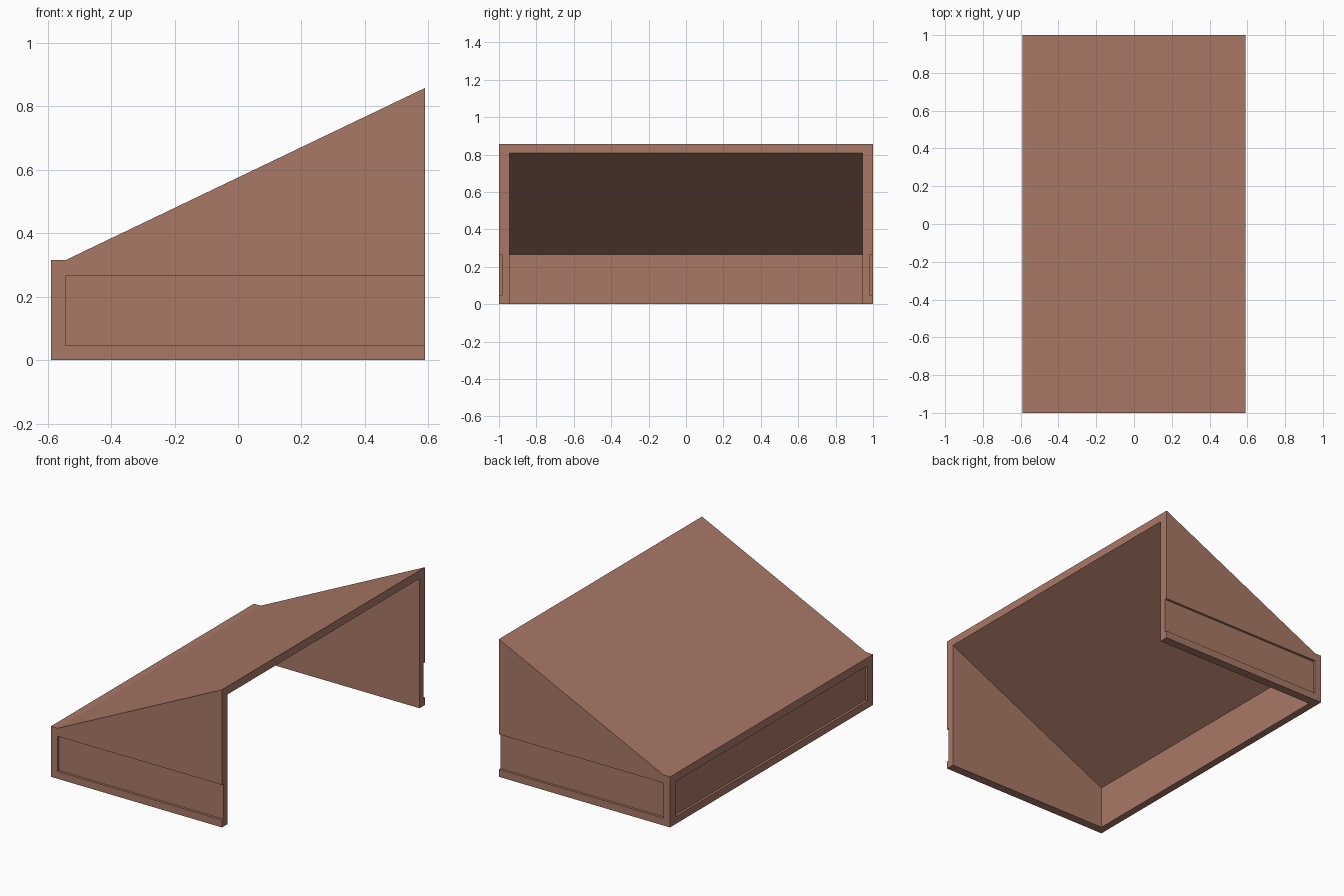
import bpy
import bmesh

if "Cube" in bpy.data.objects:
    bpy.data.objects.remove(bpy.data.objects["Cube"], do_unlink=True)

HALF_X, HALF_Y = 0.59, 1.0
WALL_X, WALL_Y = 0.046, 0.055    # wall thicknesses
LOW, HIGH, ROOF = 0.315, 0.858, 0.05
RECESS, OVER = 0.015, 0.1        # panel depth, cutter overshoot
INNER_X = -HALF_X + WALL_X
SLOPE = (HIGH - LOW) / (HALF_X - INNER_X)

clay = bpy.data.materials.new("terracotta")
clay.use_nodes = True
colour = (0.40, 0.19, 0.136, 1)
clay.diffuse_color = colour
clay.node_tree.nodes["Principled BSDF"].inputs["Base Color"].default_value = colour


def prism(name, profile, y0, y1):
    """Extrude an x-z outline along y."""
    bm = bmesh.new()
    face = bm.faces.new([bm.verts.new((x, y0, z)) for x, z in profile])
    ext = bmesh.ops.extrude_face_region(bm, geom=[face])
    verts = [v for v in ext["geom"] if isinstance(v, bmesh.types.BMVert)]
    bmesh.ops.translate(bm, verts=verts, vec=(0, y1 - y0, 0))
    bmesh.ops.recalc_face_normals(bm, faces=bm.faces)
    mesh = bpy.data.meshes.new(name)
    bm.to_mesh(mesh)
    bm.free()
    mesh.materials.append(clay)
    obj = bpy.data.objects.new(name, mesh)
    bpy.context.collection.objects.link(obj)
    return obj


def box(name, x0, x1, y0, y1, z0, z1):
    return prism(name, [(x0, z0), (x1, z0), (x1, z1), (x0, z1)], y0, y1)


# Sloped hood with a short flat lip at the low end
hood = prism("sloped_hood", [(-HALF_X, 0), (HALF_X, 0), (HALF_X, HIGH),
                             (INNER_X, LOW), (-HALF_X, LOW)], -HALF_Y, HALF_Y)

# Hollow, open below and at the tall end
far = HALF_X + OVER
under = LOW - ROOF
cavity = prism("cavity_cutter", [(INNER_X, -OVER), (far, -OVER),
                                 (far, under + SLOPE * (far - INNER_X)),
                                 (INNER_X, under)], -HALF_Y + WALL_Y, HALF_Y - WALL_Y)

# Shallow recessed panels on the low wall and both sides
cutters = [cavity, box("low_panel_cutter", -HALF_X - OVER, -HALF_X + RECESS,
                       -HALF_Y + WALL_Y, HALF_Y - WALL_Y, WALL_X, under)]
for side in (-1, 1):
    y0, y1 = sorted((side * (HALF_Y - RECESS), side * (HALF_Y + OVER)))
    cutters.append(box("side_panel_cutter", INNER_X, far, y0, y1, WALL_X, under))

for cutter in cutters:
    cutter.hide_render = True
    mod = hood.modifiers.new(cutter.name, 'BOOLEAN')
    mod.operation = 'DIFFERENCE'
    mod.solver = 'EXACT'
    mod.object = cutter

# Bake the cuts and remove the cutters
bpy.context.view_layer.update()
graph = bpy.context.evaluated_depsgraph_get()
result = bpy.data.meshes.new_from_object(hood.evaluated_get(graph))
hood.modifiers.clear()
hood.data = result
for cutter in cutters:
    bpy.data.objects.remove(cutter, do_unlink=True)
